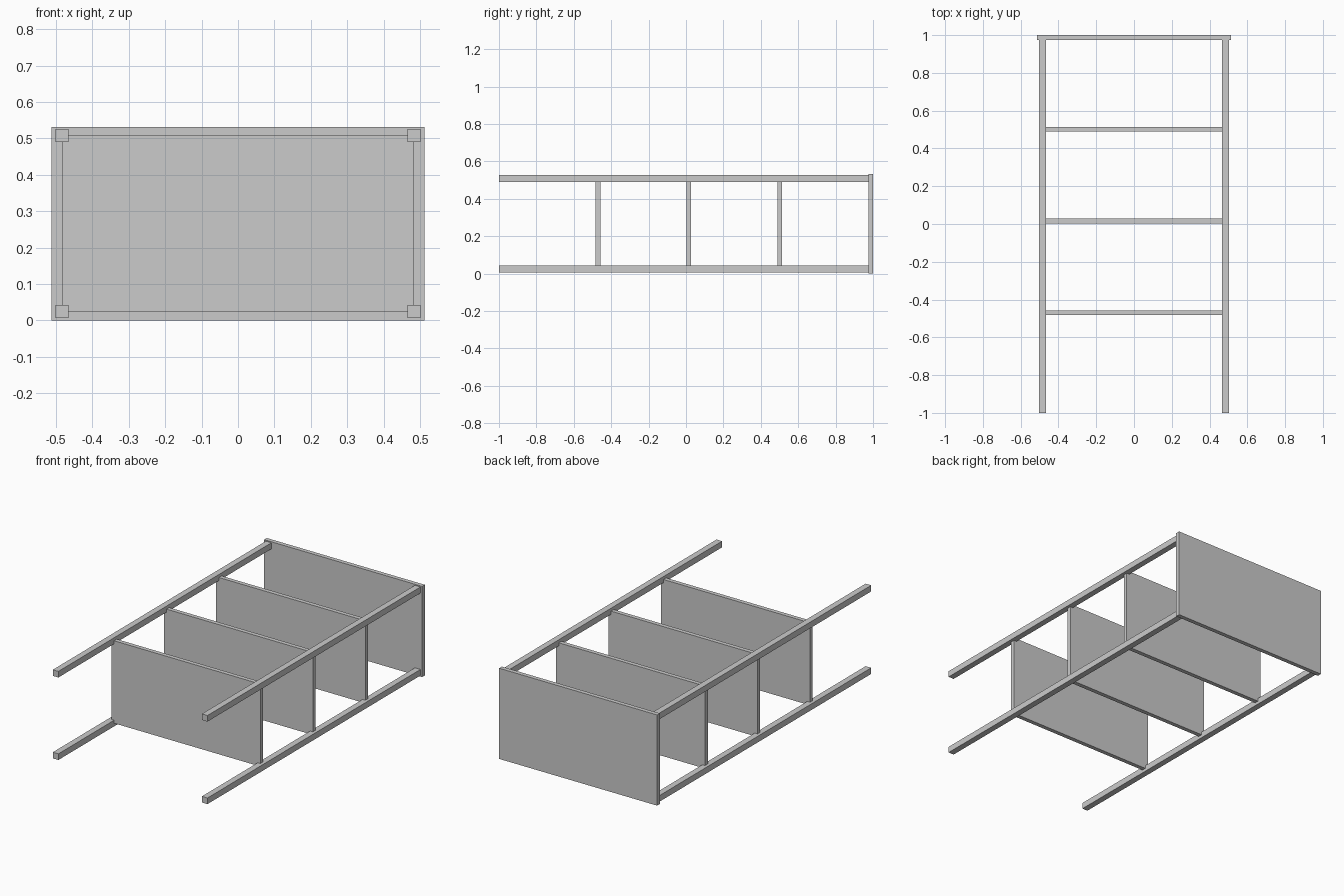
import bpy

if "Cube" in bpy.data.objects:
    bpy.data.objects.remove(bpy.data.objects["Cube"])


def box(name, lo, hi):
    """Axis-aligned box between two corners."""
    bpy.ops.mesh.primitive_cube_add(size=1, location=[(a + b) / 2 for a, b in zip(lo, hi)])
    ob = bpy.context.object
    ob.name = name
    ob.scale = [b - a for a, b in zip(lo, hi)]
    bpy.ops.object.transform_apply(location=False, rotation=False, scale=True)
    return ob


HEIGHT = 0.532
MID = HEIGHT / 2
THICK = 0.025      # panel thickness
POST = 0.018       # half the post width
PX, PZ = 0.484, 0.242   # post centre offsets

# Large end panel
box("end_panel", (-0.5125, 1 - THICK, 0), (0.5125, 1, HEIGHT))

# Four long square posts
for sx, side in ((-1, "left"), (1, "right")):
    for sz, level in ((-1, "lower"), (1, "upper")):
        x, z = sx * PX, MID + sz * PZ
        box(f"{side}_{level}_post", (x - POST, -1, z - POST), (x + POST, 1 - THICK, z + POST))

# Three shelves, reaching into the post centres
for i in range(3):
    y = 0.9875 - 0.486 * (i + 1)
    box(f"shelf_{i + 1}", (-PX, y - THICK / 2, MID - PZ), (PX, y + THICK / 2, MID + PZ))
